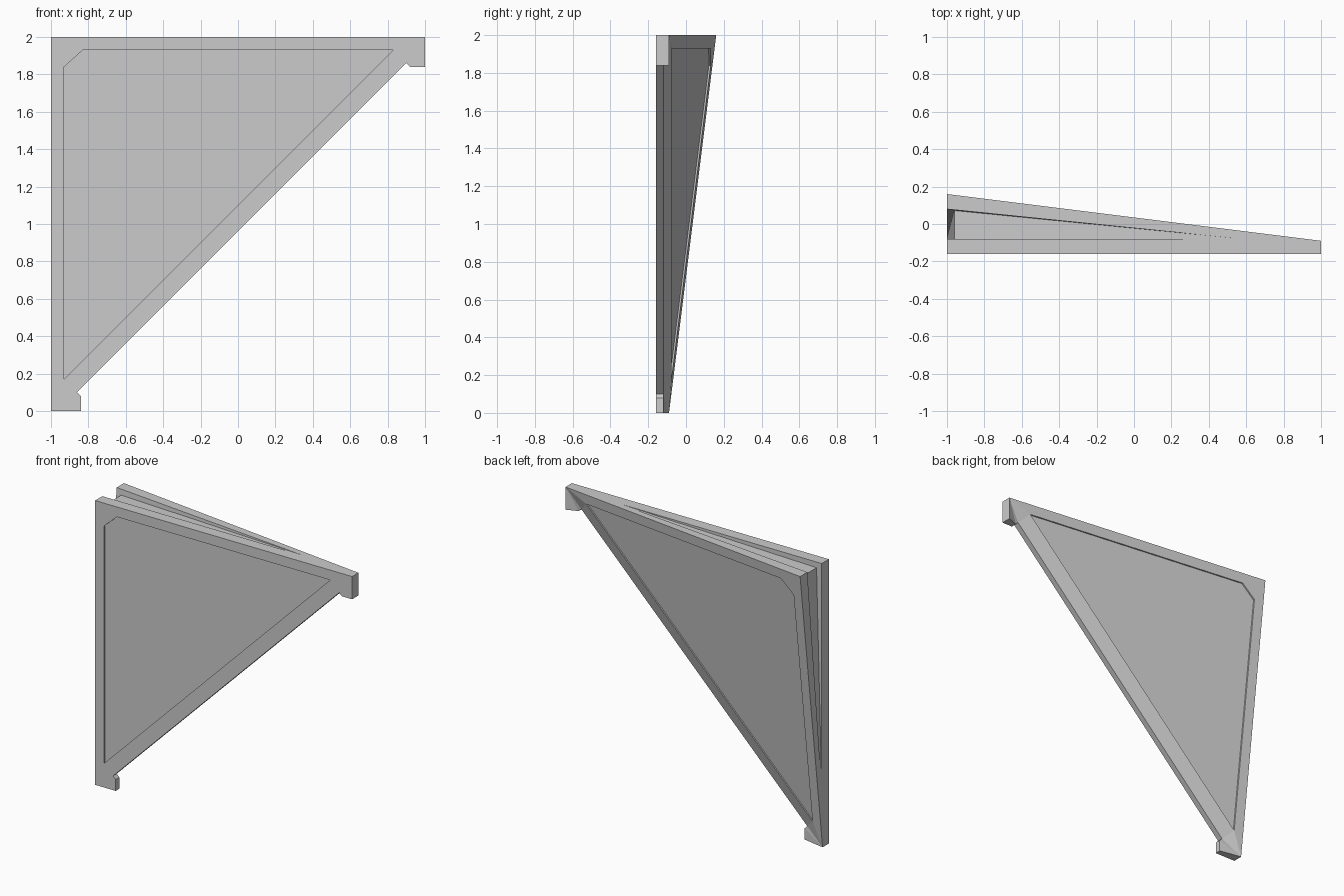
import bpy, bmesh

if "Cube" in bpy.data.objects:
    bpy.data.objects.remove(bpy.data.objects["Cube"])

FRONT = -0.16


def slope(x, z, y0, k):
    return y0 - k * (x + 1) - k * (2 - z)


def finish(bm, name):
    bmesh.ops.recalc_face_normals(bm, faces=bm.faces)
    me = bpy.data.meshes.new(name)
    bm.to_mesh(me)
    bm.free()
    ob = bpy.data.objects.new(name, me)
    bpy.context.collection.objects.link(ob)
    return ob


# Outline of the wedge with its two hooked tips (x, back y, z), and the inset panel (x, z)
outer = [(-1, -.09, 0), (-1, .16, 2), (1, -.09, 2), (1, -.09, 1.84), (.92, -.12, 1.84),
         (.90, -.12, 1.86), (-.86, -.12, .10), (-.84, -.12, .08), (-.84, -.12, 0)]
inner = [(-.93, .17), (-.93, 1.84), (-.83, 1.93), (.83, 1.93)]
# Rim faces: 0-8 are outline points, 9-12 are panel corners
rim = [(0, 1, 10, 9), (1, 11, 10), (1, 2, 12, 11), (2, 5, 12), (2, 3, 4), (2, 4, 5),
       (5, 6, 9, 12), (6, 0, 9), (6, 7, 0), (7, 8, 0)]

bm = bmesh.new()
loops = []
for side in ("front", "back"):
    back = side == "back"
    recess = -0.01 if back else 0.01
    vs = [bm.verts.new((x, y if back else FRONT, z)) for x, y, z in outer]
    edge = [bm.verts.new((x, slope(x, z, .16, .125) if back else FRONT, z)) for x, z in inner]
    floor = [bm.verts.new((v.co.x, v.co.y + recess, v.co.z)) for v in edge]
    for f in rim:
        bm.faces.new([(vs + edge)[i] for i in f])
    # Shallow recessed panel
    for i in range(4):
        j = (i + 1) % 4
        bm.faces.new((edge[i], edge[j], floor[j], floor[i]))
    bm.faces.new(floor)
    loops.append(vs)
# Side walls
for i in range(9):
    j = (i + 1) % 9
    bm.faces.new((loops[0][i], loops[0][j], loops[1][j], loops[1][i]))
body = finish(bm, "corner_wedge")

# Tapered slot along the top and left edges
path = [(-1, .43), (-.96, 1.96), (.57, 2), (.57, 2.1), (-1.1, 2.1), (-1.1, .43)]
bm = bmesh.new()
low = [bm.verts.new((x, -.08, z)) for x, z in path]
high = [bm.verts.new((x, max(slope(x, z, .08, .102), -.079), z)) for x, z in path]
for ring in (low, high):
    # split at the inner corner so every piece stays flat
    bm.faces.new((ring[1], ring[2], ring[3]))
    bm.faces.new((ring[1], ring[3], ring[4]))
    bm.faces.new((ring[1], ring[4], ring[5]))
    bm.faces.new((ring[1], ring[5], ring[0]))
for i in range(6):
    j = (i + 1) % 6
    bm.faces.new((low[i], low[j], high[j], high[i]))
cutter = finish(bm, "slot_cutter")
cutter.hide_render = True

mod = body.modifiers.new("slot", "BOOLEAN")
mod.operation = "DIFFERENCE"
mod.solver = "EXACT"
mod.object = cutter
bpy.context.view_layer.objects.active = body
bpy.ops.object.modifier_apply(modifier=mod.name)
bpy.data.objects.remove(cutter)
